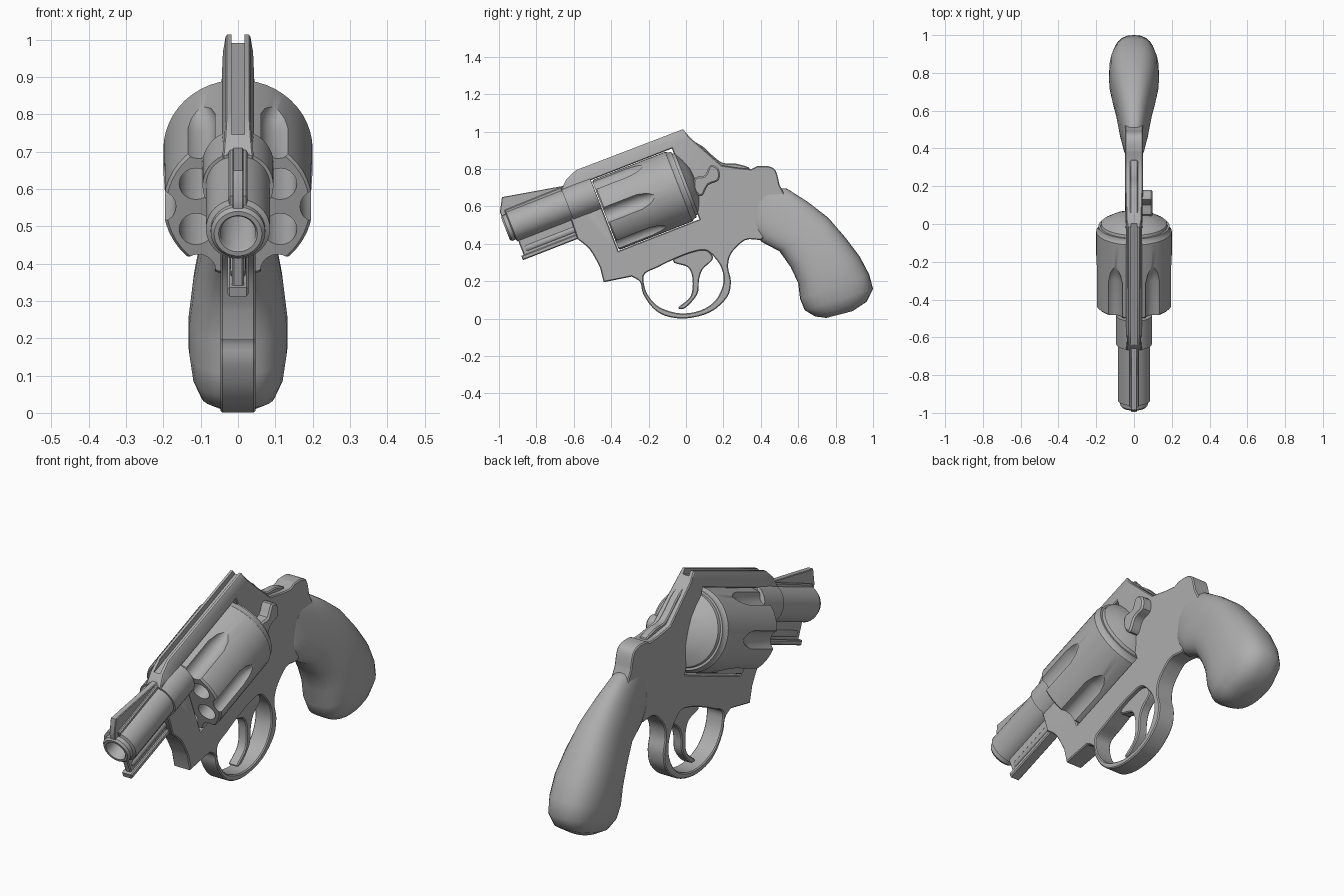
import bpy, bmesh, math
from mathutils import Matrix, Vector

if "Cube" in bpy.data.objects:
    bpy.data.objects.remove(bpy.data.objects["Cube"])

# Drawing planes: SIDE maps (a, b) to world (y, z); AIM follows the tilted barrel axis
SIDE = Matrix(((0, 0, 1, 0), (1, 0, 0, 0), (0, 1, 0, 0), (0, 0, 0, 1)))
AIM = Matrix.Translation((0, -.965, .48)) @ Matrix.Rotation(math.radians(21.3), 4, 'X') @ SIDE
CYL = -.126          # cylinder axis below the bore
WINDOW = [(.52, CYL - .203), (.985, CYL - .203), (.985, .077), (.52, .077)]

metal = bpy.data.materials.new("plain grey")
metal.use_nodes = True
metal.diffuse_color = (.42, .42, .42, 1)
metal.node_tree.nodes["Principled BSDF"].inputs["Base Color"].default_value = (.42, .42, .42, 1)


def add(name, mesh, angle=35):
    mesh.materials.clear()
    mesh.materials.append(metal)
    mesh.polygons.foreach_set("use_smooth", [True] * len(mesh.polygons))
    mesh.set_sharp_from_angle(angle=math.radians(angle))
    obj = bpy.data.objects.new(name, mesh)
    bpy.context.collection.objects.link(obj)
    return obj


def evaluated(obj):
    graph = bpy.context.evaluated_depsgraph_get()
    return bpy.data.meshes.new_from_object(obj.evaluated_get(graph))


def rounded(points, closed=False, steps=4):
    """Smooth a few points into a flowing line."""
    n, out = len(points), []
    p = [Vector(q) for q in points]
    for i in range(n if closed else n - 1):
        if closed:
            a, b, c, d = (p[(i + k) % n] for k in (-1, 0, 1, 2))
        else:
            a, b, c, d = (p[min(max(i + k, 0), n - 1)] for k in (-1, 0, 1, 2))
        for j in range(steps):
            t = j / steps
            out.append(b + (c - a) * t / 2 + (2 * a - 5 * b + 4 * c - d) * t ** 2 / 2
                       + (3 * b - a - 3 * c + d) * t ** 3 / 2)
    return out if closed else out + [p[-1]]


def plate(name, outlines, half, plane=SIDE, x=0, bevel=.005):
    """Flat part from an outline and optional holes."""
    curve = bpy.data.curves.new(name, 'CURVE')
    curve.dimensions, curve.fill_mode = '2D', 'BOTH'
    curve.extrude, curve.bevel_depth, curve.offset = half - bevel, bevel, -bevel
    curve.bevel_resolution = 0
    for points in outlines:
        spline = curve.splines.new('POLY')
        spline.points.add(len(points) - 1)
        for target, p in zip(spline.points, points):
            target.co = (p[0], p[1], 0, 1)
        spline.use_cyclic_u = True
    temp = bpy.data.objects.new("temp", curve)
    bpy.context.collection.objects.link(temp)
    bpy.context.view_layer.update()
    mesh = evaluated(temp)
    bpy.data.objects.remove(temp)
    bm = bmesh.new()
    bm.from_mesh(mesh)
    bmesh.ops.remove_doubles(bm, verts=bm.verts, dist=.0002)
    bmesh.ops.recalc_face_normals(bm, faces=bm.faces)
    bm.to_mesh(mesh)
    bm.free()
    mesh.transform(Matrix.Translation((x, 0, 0)) @ plane)
    return add(name, mesh)


def lathe(name, profile, centres=((0, 0),), sides=40):
    """Turned part; profile is (distance along axis, radius)."""
    bm = bmesh.new()
    for b, c in centres:
        rings = []
        for s, r in profile:
            count = sides if r > 0 else 1
            angles = [math.tau * k / sides for k in range(count)]
            rings.append([bm.verts.new((s, b + r * math.cos(a), c + r * math.sin(a))) for a in angles])
        for lower, upper in zip(rings, rings[1:]):
            for k in range(sides):
                quad = [lower[k % len(lower)], lower[(k + 1) % len(lower)],
                        upper[(k + 1) % len(upper)], upper[k % len(upper)]]
                bm.faces.new(list(dict.fromkeys(quad)))
    bmesh.ops.recalc_face_normals(bm, faces=bm.faces)
    mesh = bpy.data.meshes.new(name)
    bm.to_mesh(mesh)
    bm.free()
    mesh.transform(AIM)
    return add(name, mesh)


def cut(obj, cutter):
    mod = obj.modifiers.new("cut", 'BOOLEAN')
    mod.object, mod.operation, mod.solver = cutter, 'DIFFERENCE', 'EXACT'
    bpy.context.view_layer.update()
    name, mesh = obj.name, evaluated(obj)
    bpy.data.objects.remove(obj)
    bpy.data.objects.remove(cutter)
    return add(name, mesh)


def ring(radius, start):
    angles = [math.radians(start + 60 * k) for k in range(6)]
    return [(CYL + radius * math.cos(a), radius * math.sin(a)) for a in angles]


# Frame with trigger guard, cylinder window and sight channel
top = [(-.668, .69), (-.64, .745), (-.588, .794), (-.016, 1.013), (.02, .97), (.19, .82),
       (.29, .805), (.35, .8)]
hump = rounded([(.38, .815), (.44, .815), (.48, .79), (.5, .715)])
inner = [(.55, .62), (.5, .5), (.4, .42)]
guard = rounded([(.34, .425), (.3, .41), (.24, .345), (.225, .275), (.24, .2), (.22, .115), (.13, .035),
                 (0, .001), (-.11, .015), (-.18, .06), (-.23, .135), (-.245, .195), (-.29, .225)])
nose = [(-.44, .195)] + rounded([(-.46, .275), (-.515, .37), (-.58, .425)])
hole = rounded([(-.22, .24), (-.225, .185), (-.2, .12), (-.14, .06), (-.03, .028), (.08, .045), (.16, .1),
                (.2, .19), (.19, .27), (.15, .33), (.1, .365), (.02, .35), (-.08, .31), (-.15, .275)], True)
window = [(p.y, p.z) for p in (AIM @ Vector((s, t, 0)) for s, t in WINDOW)]
frame = plate("frame", [top + hump + inner + guard + nose, hole, window], .047)
back = AIM.inverted()
for v in frame.data.vertices:                      # the top strap narrows upward
    t = (back @ v.co).y
    if v.co.y < .1:
        v.co.x *= 1 - .3 * min(max((t - .05) / .1, 0), 1)
channel = [(.4, .125), (1.2, .125), (1.2, .3), (.4, .3)]
frame = cut(frame, plate("channel_cutter", [channel], .017, AIM, bevel=0))

# Enclosed hammer along the rear slope
plate("hammer", [rounded([(.03, .945), (.09, .92), (.15, .865), (.2, .832), (.27, .828), (.34, .8),
                          (.2, .77), (.08, .85)], True)], .02)

# Trigger
plate("trigger", [rounded([(-.07, .31), (.01, .275), (.035, .21), (.025, .12), (-.04, .06), (-.005, .057),
                           (.06, .13), (.07, .21), (.09, .265), (.145, .33), (.05, .4)], True)], .025)

# Barrel with bore, stepped muzzle and collar
lathe("barrel", [(.25, 0), (.25, .047), (.008, .047), (0, .052), (0, .064), (.01, .073), (.03, .073),
                 (.036, .086), (.355, .086), (.355, .095), (.519, .095), (.519, 0)])

# Front sight on its rib
plate("sight_rib", [[(.03, .06), (.03, .096), (.36, .1), (.36, .06)]], .026, AIM)
plate("front_sight", [[(.005, .07), (.005, .095), (.044, .165), (.37, .102), (.37, .07)]], .015, AIM, bevel=.003)

# Ejector rod and its housing under the barrel
plate("rod_web", [[(.04, -.07), (.04, -.17), (.37, -.17), (.37, -.07)]], .016, AIM)
plate("rod_rail", [[(.026, -.165), (.026, -.19), (.37, -.19), (.37, -.165)]], .028, AIM)
lathe("ejector_rod", [(.06, 0), (.06, .018), (.07, .022), (.4, .022), (.4, 0)], [(-.137, 0)], 16)

# Cylinder with six chambers and six pointed flutes
cylinder = lathe("cylinder", [(.524, 0), (.524, .192), (.532, .2), (.945, .2), (.958, .19), (.975, .188), (.975, 0)],
                 [(CYL, 0)], 48)
chambers = lathe("chamber_cutter", [(.45, 0), (.45, .045), (.85, .045), (.85, 0)], ring(.13, 0), 20)
cylinder = cut(cylinder, chambers)
flutes = lathe("flute_cutter", [(.45, 0), (.45, .046), (.72, .046), (.77, .034), (.83, 0)], ring(.212, 30), 20)
cylinder = cut(cylinder, flutes)

# Domed recoil shield behind the cylinder
lathe("recoil_shield", [(.972, 0), (.972, .178), (.99, .174), (1.015, .13), (1.035, .08), (1.045, 0)], [(CYL, 0)])

# Cylinder latch on one side only
plate("cylinder_latch", [rounded([(.04, .7), (.05, .755), (.1, .765), (.13, .82), (.175, .8), (.175, .74),
                                  (.12, .715), (.09, .66), (.065, .66)], True, 3)], .031, x=.068, bevel=.008)

# Grip: rounded sections of (rear edge, front edge, half width) from top to butt
sections = [((.46, .7), (.355, .575), .048), ((.54, .695), (.345, .48), .06), ((.65, .625), (.405, .41), .08),
            ((.76, .54), (.5, .36), .1), ((.855, .43), (.56, .275), .12), ((.93, .33), (.6, .19), .132),
            ((.98, .235), (.61, .105), .132), ((1, .16), (.635, .045), .122), ((.965, .09), (.69, .012), .1),
            ((.89, .04), (.75, .004), .055)]
bm = bmesh.new()
loops, sides = [], 28
for rear, front, width in sections:
    rear, front = Vector((0, *rear)), Vector((0, *front))
    mid, arm, loop = (rear + front) / 2, (rear - front) / 2, []
    for k in range(sides):
        c, s = math.cos(math.tau * k / sides), math.sin(math.tau * k / sides)
        p = mid + arm * math.copysign(abs(c) ** .8, c)
        p.x = width * math.copysign(abs(s) ** .8, s)
        loop.append(bm.verts.new(p))
    loops.append(loop)
for a, b in zip(loops, loops[1:]):
    for k in range(sides):
        n = (k + 1) % sides
        bm.faces.new((a[k], a[n], b[n], b[k]))
bm.faces.new(loops[0])
bm.faces.new(loops[-1])
bmesh.ops.recalc_face_normals(bm, faces=bm.faces)
grip_mesh = bpy.data.meshes.new("grip")
bm.to_mesh(grip_mesh)
bm.free()
add("grip", grip_mesh, 60)
